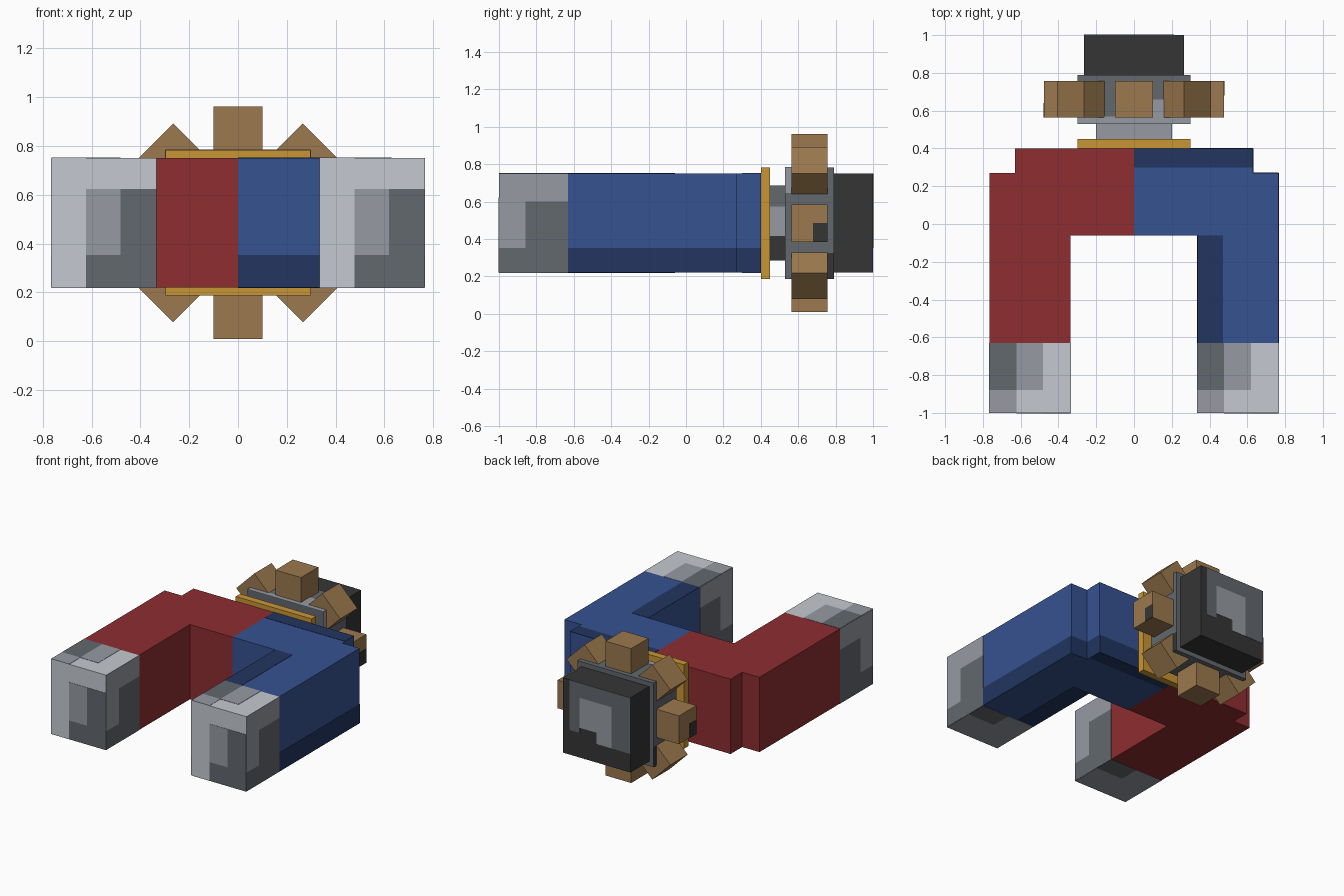
import bpy
import bmesh
from math import pi
from mathutils import Matrix, Vector

cube = bpy.data.objects.get("Cube")
if cube:
    bpy.data.objects.remove(cube, do_unlink=True)


def linear(channel):
    c = channel / 255
    return c / 12.92 if c < 0.04 else ((c + 0.055) / 1.055) ** 2.4


def material(name, hexcode):
    mat = bpy.data.materials.new(name)
    color = [linear(c) for c in bytes.fromhex(hexcode)] + [1]
    mat.diffuse_color = color
    mat.use_nodes = True
    mat.node_tree.nodes["Principled BSDF"].inputs["Base Color"].default_value = color
    return mat


light = material("light steel", "c5cad1")
mid = material("mid steel", "969ba2")
dark = material("dark steel", "62686e")
black = material("black iron", "353535")
red = material("red paint", "8d2d30")
blue = material("blue paint", "365291")
navy = material("navy paint", "223560")
gold = material("gold", "c99535")
brown = material("brown wood", "9c794e")


def finish(name, bm, mat):
    bmesh.ops.recalc_face_normals(bm, faces=bm.faces)
    mesh = bpy.data.meshes.new(name)
    bm.to_mesh(mesh)
    bm.free()
    mesh.materials.append(mat)
    obj = bpy.data.objects.new(name, mesh)
    bpy.context.scene.collection.objects.link(obj)
    return obj


def box(name, mat, lo, hi, turn=Matrix()):
    """Box between two corners, optionally transformed."""
    lo, hi = Vector(lo), Vector(hi)
    bm = bmesh.new()
    place = Matrix.Translation((lo + hi) / 2) @ Matrix.Diagonal((*(hi - lo), 1))
    bmesh.ops.create_cube(bm, size=1, matrix=turn @ place)
    return finish(name, bm, mat)


def decals(name, origin, across, up, patches):
    """Thin painted plates, placed by fractions of a face."""
    origin, across, up = Vector(origin), Vector(across), Vector(up)
    normal = across.cross(up).normalized()
    for mat, u0, u1, v0, v1 in patches:
        a = origin + across * u0 + up * v0
        b = origin + across * u1 + up * v1
        skin = Vector([0.002 * abs(n) for n in normal])
        lo = Vector(map(min, a, b)) - skin
        hi = Vector(map(max, a, b)) + skin
        box(name, mat, lo, hi)


LOW, HIGH = 0.22, 0.75
MIDDLE = (LOW + HIGH) / 2
TALL = HIGH - LOW
INNER, OUTER, TIP, FRONT = 0.335, 0.765, -0.63, -1
WIDE, LONG = OUTER - INNER, TIP - FRONT

# Two painted halves of the horseshoe, drawn as one mirrored outline
outline = [(0, -0.06), (INNER, -0.06), (INNER, TIP), (OUTER, TIP),
           (OUTER, 0.27), (0.63, 0.27), (0.63, 0.4), (0, 0.4)]
for side, name, paint in ((-1, "red_half", red), (1, "blue_half", blue)):
    bm = bmesh.new()
    face = bm.faces.new([bm.verts.new((side * x, y, LOW)) for x, y in outline])
    walls = bmesh.ops.extrude_face_region(bm, geom=[face])["geom"]
    bmesh.ops.translate(bm, vec=(0, 0, TALL),
                        verts=[g for g in walls if isinstance(g, bmesh.types.BMVert)])
    finish(name, bm, paint)

# Navy bands on the blue half
band = [(navy, 0, 1, 0, 0.25)]
up = (0, 0, TALL)
for a, b in zip(outline[:-1], outline[1:]):
    if a[1] == TIP == b[1]:
        continue
    decals("navy_band", (*a, LOW), (b[0] - a[0], b[1] - a[1], 0), up, band)
for z in (LOW, HIGH):
    decals("navy_inner_strip", (INNER, TIP, z), (0.135, 0, 0), (0, 0.57, 0), [(navy, 0, 1, 0, 1)])
    decals("navy_back_strip", (0, 0.3, z), (0.63, 0, 0), (0, 0.1, 0), [(navy, 0, 1, 0, 1)])

# Steel tips with stepped patches
third, low, top = 0.33, 0.25, 0.76
face_steps = [(mid, third, 0.66, low, top), (dark, 0.66, 1, low, top),
              (dark, third, 1, 0, low)]
top_steps = [(dark, 0, third, third, 1), (mid, 0, third, 0, third),
             (mid, third, 0.66, third, 1)]
side_steps = [(mid, 0, 0.38, low, 1), (mid, 0.38, 1, 0.72, 1),
              (dark, 0.38, 1, low, 0.72), (dark, 0, 1, 0, low)]
under_steps = [(mid, 0, 1, 0, 0.6), (mid, 0, 0.5, 0.6, 1), (dark, 0.5, 1, 0.6, 1)]
for left, name in ((-OUTER, "right_tip"), (INNER, "left_tip")):
    box(name, light, (left, FRONT, LOW), (left + WIDE, TIP, HIGH))
    decals(name + "_front", (left, FRONT, LOW), (WIDE, 0, 0), up, face_steps)
    decals(name + "_top", (left, FRONT, HIGH), (WIDE, 0, 0), (0, LONG, 0), top_steps)
    decals(name + "_under", (left, FRONT, LOW), (WIDE, 0, 0), (0, LONG, 0), under_steps)
    for x in (left, left + WIDE):
        decals(name + "_side", (x, FRONT, LOW), (0, LONG, 0), up, side_steps)


def slab(name, mat, half, y0, y1):
    return box(name, mat, (-half, y0, MIDDLE - half), (half, y1, MIDDLE + half))


# Mount, hub and back block stacked behind the bridge
slab("gold_plate", gold, 0.298, 0.4, 0.45)
slab("neck", mid, 0.2, 0.45, 0.53)
slab("hub", dark, 0.298, 0.53, 0.79)
slab("back_block", black, 0.265, 0.79, 1)
for x in (-0.2, 0.2):
    decals("neck_side", (x, 0.45, MIDDLE - 0.2), (0, 0.08, 0), (0, 0, 0.4),
           [(black, 0, 1, 0, third), (dark, 0, 1, 0.72, 1)])
hub_low = MIDDLE - 0.298
for x in (-0.298, 0.298):
    decals("hub_side", (x, 0.53, hub_low), (0, 0.26, 0), (0, 0, 0.596),
           [(mid, 0, 0.5, 0.77, 1), (black, 0.25, 1, 0, 0.23)])
decals("hub_top", (-0.298, 0.53, MIDDLE + 0.298), (0.596, 0, 0), (0, 0.26, 0),
       [(mid, 0, 1, 0, 0.15), (mid, third, 1, 0.15, 0.5)])
decals("back_patch", (0.265, 1, LOW), (-0.53, 0, 0), up,
       [(dark, 0.1, 0.25, third, 1), (dark, 0.72, 1, low, 1), (dark, 0.25, 0.72, 0.8, 1),
        (mid, 0.25, 0.5, 0.4, 0.8), (mid, 0.5, 0.72, low, 0.8)])

# Ring of eight wooden blocks around the hub
for i in range(8):
    turn = Matrix.Translation((0, 0.66, MIDDLE)) @ Matrix.Rotation(i * pi / 4, 4, "Y")
    box("ring_block", brown, (-0.1, -0.097, 0.276), (0.1, 0.097, 0.476), turn)
for side in (-1, 1):
    decals("block_notch", (side * 0.476, 0.66 + side * 0.02, MIDDLE - 0.1),
           (0, side * 0.077, 0), (0, 0, 0.1), [(black, 0, 1, 0, 1)])
